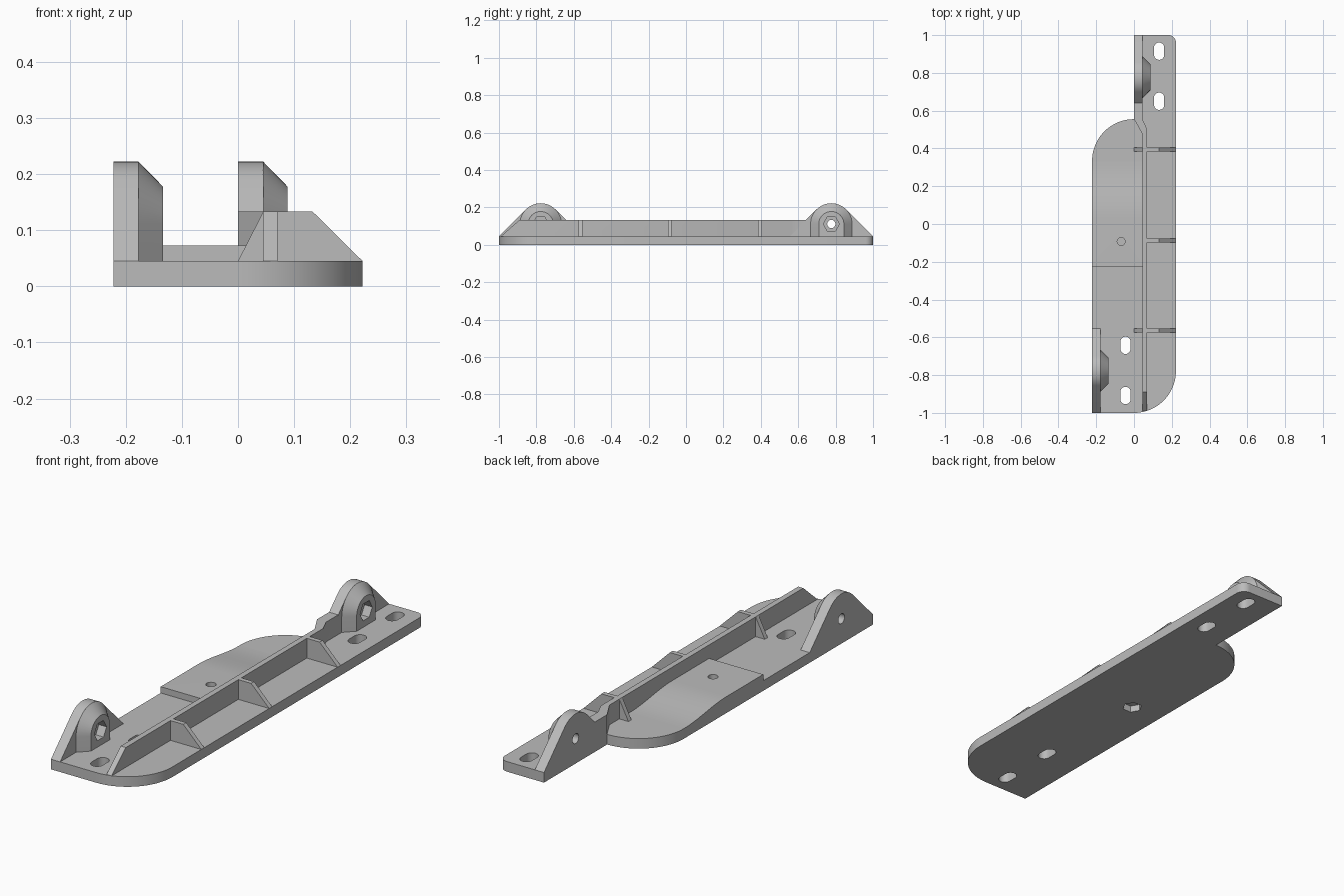
import bpy, bmesh
from math import cos, sin, radians

if "Cube" in bpy.data.objects:
    bpy.data.objects.remove(bpy.data.objects["Cube"], do_unlink=True)

grey = bpy.data.materials.new("plain grey")
grey.use_nodes = True
grey.diffuse_color = (0.5, 0.5, 0.5, 1)
grey.node_tree.nodes["Principled BSDF"].inputs["Base Color"].default_value = (0.5, 0.5, 0.5, 1)

W = 0.222       # half width of the plate
DECK = 0.045    # plate thickness
TOP = 0.133     # rib height
LUG_Y, LUG_Z, LUG_R = 0.777, 0.111, 0.111


def arc(u, v, r, a0, a1, n=16):
    return [(u + r * cos(radians(a0 + (a1 - a0) * i / n)),
             v + r * sin(radians(a0 + (a1 - a0) * i / n))) for i in range(n + 1)]


def circle(u, v, r, n):
    return arc(u, v, r, 0, 360, n)[:-1]


def slot(u, v, r, half):
    return arc(u, v + half, r, 0, 180, 10) + arc(u, v - half, r, 180, 360, 10)


def place(points, axis, d):
    """Put a flat outline at distance d along an axis."""
    if axis == "x":
        return [(d, u, v) for u, v in points]
    if axis == "y":
        return [(u, d, v) for u, v in points]
    return [(u, v, d) for u, v in points]


def loft(name, axis, ring_a, a, ring_b, b):
    """Closed solid between two outlines."""
    bm = bmesh.new()
    lo = [bm.verts.new(p) for p in place(ring_a, axis, a)]
    hi = [bm.verts.new(p) for p in place(ring_b, axis, b)]
    bm.faces.new(lo)
    bm.faces.new(hi)
    n = len(lo)
    for i in range(n):
        j = (i + 1) % n
        bm.faces.new((lo[i], lo[j], hi[j], hi[i]))
    bmesh.ops.recalc_face_normals(bm, faces=bm.faces)
    mesh = bpy.data.meshes.new(name)
    bm.to_mesh(mesh)
    bm.free()
    mesh.materials.append(grey)
    obj = bpy.data.objects.new(name, mesh)
    bpy.context.collection.objects.link(obj)
    return obj


def prism(name, axis, ring, a, b):
    return loft(name, axis, ring, a, ring, b)


def cut(obj, cutters, operation="DIFFERENCE"):
    bpy.context.view_layer.objects.active = obj
    for c in cutters:
        mod = obj.modifiers.new("cut", "BOOLEAN")
        mod.operation, mod.solver, mod.object = operation, "EXACT", c
        bpy.ops.object.modifier_apply(modifier=mod.name)


def discard(cutters):
    for c in cutters:
        bpy.data.objects.remove(c, do_unlink=True)


# Base plate with two rounded lobes
outline = ([(-W, -1)] + arc(0, -1 + W, W, -90, 0, 20)
           + arc(W - 0.04, 0.96, 0.04, 0, 90, 8) + [(0, 1)]
           + arc(0, 0.555 - W, W, 90, 180, 20))
plate = prism("base_plate", "z", outline, 0, DECK)

# Raised pad with a step in front and a soft ramp behind
pad_profile = [(-0.227, DECK), (-0.227, 0.073)]
for i in range(13):
    t = i / 12
    pad_profile.append((0.03 + 0.3 * t, DECK + 0.014 * (1 + cos(radians(180 * t)))))
pad_profile[-1] = (0.33, DECK)
pad = prism("raised_pad", "x", pad_profile, -W, 0.046)

# Slots, pad hole and the nut pocket under it
slots = [prism("slot_cutter", "z", slot(x, y, 0.027, 0.019), -0.1, 0.06)
         for x, y in ((0.133, 0.915), (0.133, 0.65), (-0.045, -0.642), (-0.045, -0.908))]
pad_hole = prism("hole_cutter", "z", circle(-0.068, -0.093, 0.021, 24), 0.036, 0.2)
nut_pocket = prism("pocket_cutter", "z", circle(-0.068, -0.093, 0.042, 6), -0.1, 0.03)
cut(plate, slots + [pad_hole, nut_pocket])
cut(pad, [pad_hole])
discard(slots + [pad_hole, nut_pocket])


# Long rib, sloped at the front, stepping sideways to meet the rear lug
def rib_outline(front, back):
    return [(0.045, front), (0.07, front), (0.07, 0.5), (0.045, 0.555),
            (0.045, back), (0, back), (0, 0.556), (0.045, 0.475)]


rib = loft("long_rib", "z", rib_outline(-0.99, 0.557), DECK, rib_outline(-0.89, 0.641), TOP)

# Cross ribs, the outer two with a small gusset on the other side
for name, y, gusset in (("front_cross_rib", -0.565, True),
                        ("middle_cross_rib", -0.087, False),
                        ("rear_cross_rib", 0.395, True)):
    left = [(0.045, TOP), (0, DECK)] if gusset else [(0.06, TOP), (0.06, DECK)]
    prism(name, "y", [(W, DECK), (TOP, TOP)] + left, y - 0.0105, y + 0.0105)


# Lugs with a tapered boss, hex pocket and bolt hole
def boss_outline(y, r):
    return [(y + r, DECK)] + arc(y, LUG_Z, r, 0, 180, 24) + [(y - r, DECK)]


for end, x, y in (("front", -W, -LUG_Y), ("rear", 0, LUG_Y)):
    profile = ([(y + 0.223, DECK)] + arc(y, LUG_Z, LUG_R, 45, 135, 16)
               + [(y - 0.223, DECK)])
    lug = prism(end + "_lug", "x", profile, x, x + 0.045)
    boss = loft(end + "_lug_boss", "x", boss_outline(y, LUG_R), x + 0.045,
                boss_outline(y, 0.067), x + 0.088)
    bolt = prism("bolt_cutter", "x", circle(y, LUG_Z, 0.022, 24), x - 0.1, x + 0.2)
    nut = prism("nut_cutter", "x", circle(y, LUG_Z, 0.043, 6), x + 0.05, x + 0.2)
    cut(lug, [bolt])
    cut(boss, [bolt, nut])
    discard([bolt, nut])

# Smooth the rounded parts, keep the edges crisp
bpy.ops.object.select_all(action="DESELECT")
for obj in bpy.context.collection.objects:
    if obj.type == "MESH" and obj.data.materials and obj.data.materials[0] == grey:
        obj.select_set(True)
        bpy.context.view_layer.objects.active = obj
bpy.ops.object.shade_smooth_by_angle(angle=radians(25))
